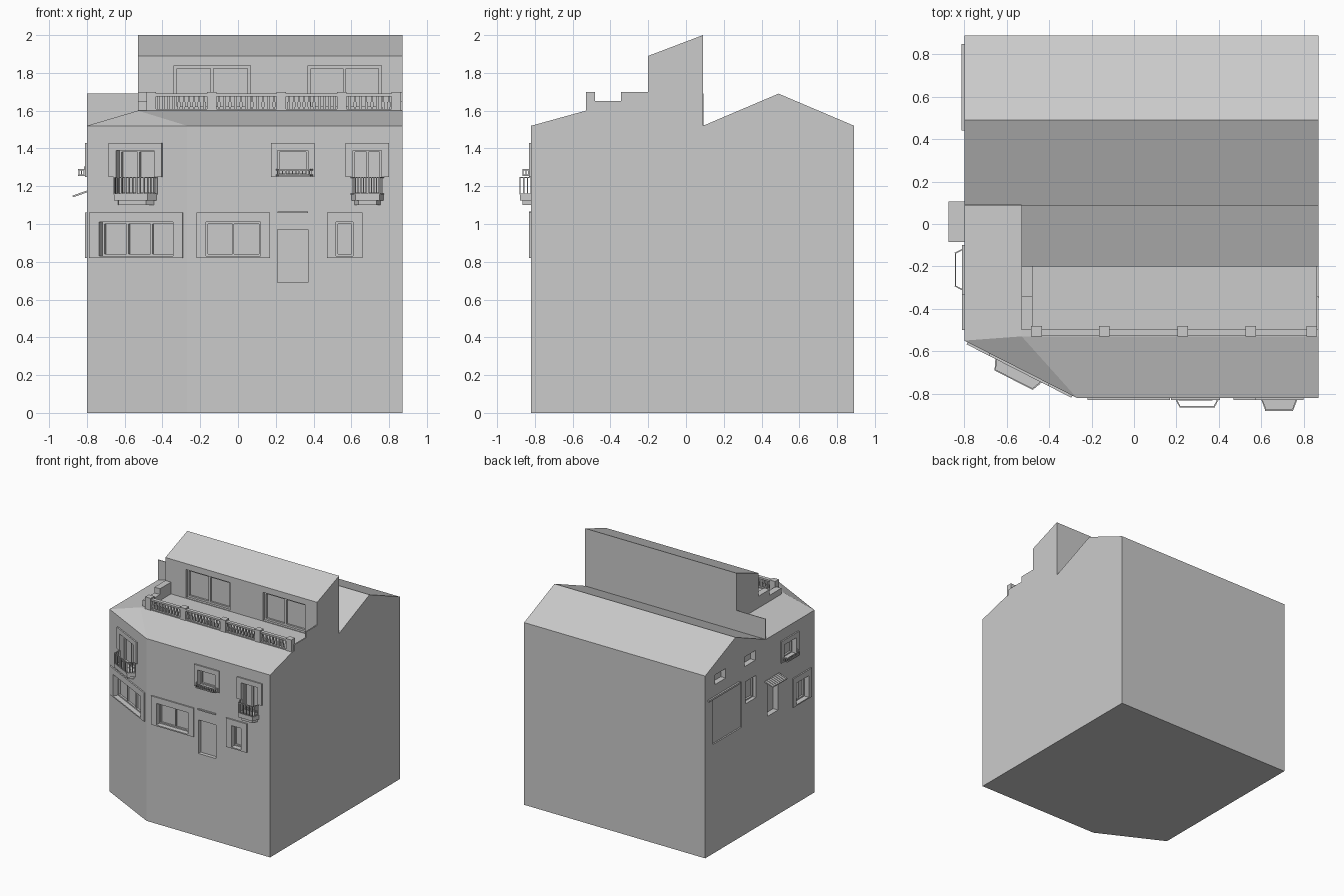
import bpy, bmesh
from mathutils import Matrix, Vector

if "Cube" in bpy.data.objects:
    bpy.data.objects.remove(bpy.data.objects["Cube"])

stone = bpy.data.materials.new("pale_grey")
stone.diffuse_color = (0.6, 0.6, 0.6, 1)
stone.use_nodes = True
stone.node_tree.nodes["Principled BSDF"].inputs["Base Color"].default_value = stone.diffuse_color
parts = {}


def wall(origin, along, out):
    """Wall frame: local x runs along the wall, y sticks out, z is up."""
    m = Matrix.Identity(4)
    for c, v in enumerate((along, out, (0, 0, 1), origin)):
        for r in range(3):
            m[r][c] = v[r]
    return m


X0, X1, Y0, Y1, EAVE, DECK = -0.80, 0.87, -0.82, 0.89, 1.52, 1.60
CY, CX = -0.55, -0.27                       # ends of the cut corner
slope = (Y0 - CY) / (CX - X0)
FRONT = wall((0, Y0, 0), (1, 0, 0), (0, -1, 0))
LEFT = wall((X0, 0, 0), (0, 1, 0), (-1, 0, 0))
CORNER = wall((0, CY - X0 * slope, 0), (1, slope, 0), Vector((slope, -1, 0)).normalized())
ATTIC = wall((0, -0.2, 0), (1, 0, 0), (0, -1, 0))
WORLD = Matrix.Identity(4)


def prism(part, frame, pts, z0, z1):
    bm = parts.setdefault(part, bmesh.new())
    lo = [bm.verts.new(frame @ Vector((u, d, z0))) for u, d in pts]
    hi = [bm.verts.new(frame @ Vector((u, d, z1))) for u, d in pts]
    bm.faces.new(lo)
    bm.faces.new(hi)
    for i in range(len(pts)):
        j = (i + 1) % len(pts)
        bm.faces.new((lo[i], lo[j], hi[j], hi[i]))


def box(part, frame, u0, u1, z0, z1, d0, d1):
    prism(part, frame, [(u0, d0), (u1, d0), (u1, d1), (u0, d1)], z0, z1)


def opening(part, frame, u0, u1, z0, z1, panes=0, depth=0.045, bar=0.01):
    """Recess in the wall with a sash of thin bars inside."""
    box("cutter", frame, u0, u1, z0, z1, -depth, 0.05)
    if panes:
        b0, b1 = -depth - 0.002, -depth + 0.015
        for i in range(panes + 1):
            c = u0 + bar / 2 + (u1 - u0 - bar) * i / panes
            box(part, frame, c - bar / 2, c + bar / 2, z0, z1, b0, b1)
        for z in (z0, z1 - bar):
            box(part, frame, u0, u1, z, z + bar, b0, b1)


def trim(part, frame, outer, inner, d=0.011):
    """Raised surround; open at the bottom when the opening goes lower."""
    a0, a1, b0, b1 = outer
    u0, u1, z0, z1 = inner
    box(part, frame, a0, a1, z1, b1, -0.002, d)
    box(part, frame, a0, u0, b0, z1, -0.002, d)
    box(part, frame, u1, a1, b0, z1, -0.002, d)
    if z0 > b0:
        box(part, frame, u0, u1, b0, z0, -0.002, d)


def window(name, frame, outer, inner, panes):
    opening(name + "_sash", frame, *inner, panes)
    trim(name + "_surround", frame, outer, inner)


def bay_rail(part, frame, u0, u1, z0, z1, d, n):
    """Railing on three sides of a small splayed balcony."""
    t, s = 0.003, 0.022
    path = [Vector(p) for p in ((u0, 0), (u0 + s, d), (u1 - s, d), (u1, 0))]
    for a, b, k in zip(path, path[1:], (3, n, 3)):
        e = (b - a).normalized() * t
        o = Vector((-e.y, e.x))
        for z in (z0, z1 - 0.007):
            prism(part, frame, [a - e - o, b + e - o, b + e + o, a - e + o], z, z + 0.007)
        for i in range(k + 1):
            p = a.lerp(b, i / k)
            box(part, frame, p.x - t, p.x + t, z0, z1, p.y - t, p.y + t)


def balcony(name, frame, u0, u1):
    for z0, z1, g in ((1.125, 1.155, 0), (1.10, 1.125, 0.015)):
        prism(name + "_slab", frame, [(u0 + g, -0.002), (u0 + g + 0.022, 0.06 - g),
                                      (u1 - g - 0.022, 0.06 - g), (u1 - g, -0.002)], z0, z1)
    bay_rail(name + "_railing", frame, u0, u1, 1.155, 1.25, 0.058, 9)


# House shell: walls, hipped front roof, terrace, attic storey, rear gable
bm = bmesh.new()
A = -0.53                                   # left edge of attic, front edge of terrace
side = [(Y0, 0), (Y1, 0), (Y1, EAVE), (0.49, 1.69), (0.09, EAVE), (0.09, 2), (-0.2, 1.89),
        (-0.2, DECK), (A, DECK), (Y0, EAVE)]
shell = [
    [(X1, y, z) for y, z in side],
    [(X0, CY, 0)] + [(X0, y, z) for y, z in side[1:5]] + [(X0, CY, EAVE)],
    [(X0, CY, 0), (CX, Y0, 0), (CX, Y0, EAVE), (X0, CY, EAVE)],
    [(CX, Y0, 0), (X1, Y0, 0), (X1, Y0, EAVE), (CX, Y0, EAVE)],
    [(X0, Y1, 0), (X1, Y1, 0), (X1, Y1, EAVE), (X0, Y1, EAVE)],
    [(X0, CY, 0), (CX, Y0, 0), (X1, Y0, 0), (X1, Y1, 0), (X0, Y1, 0)],
    [(X0, Y1, EAVE), (X1, Y1, EAVE), (X1, 0.49, 1.69), (X0, 0.49, 1.69)],
    [(X0, 0.09, EAVE), (X1, 0.09, EAVE), (X1, 0.49, 1.69), (X0, 0.49, 1.69)],
    [(CX, Y0, EAVE), (X1, Y0, EAVE), (X1, A, DECK), (A, A, DECK)],
    [(X0, CY, EAVE), (CX, Y0, EAVE), (A, A, DECK)],
    [(X0, CY, EAVE), (A, A, DECK), (A, -0.2, DECK), (A, 0.09, DECK), (X0, 0.09, EAVE)],
    [(A, A, DECK), (X1, A, DECK), (X1, -0.2, DECK), (A, -0.2, DECK)],
    [(A, -0.2, DECK), (X1, -0.2, DECK), (X1, -0.2, 1.89), (A, -0.2, 1.89)],
    [(A, -0.2, 1.89), (X1, -0.2, 1.89), (X1, 0.09, 2), (A, 0.09, 2)],
    [(A, -0.2, DECK), (A, -0.2, 1.89), (A, 0.09, 2), (A, 0.09, DECK)],
    [(X1, 0.09, EAVE), (X1, 0.09, 2), (A, 0.09, 2), (A, 0.09, DECK), (X0, 0.09, EAVE)],
]
for f in shell:
    bm.faces.new([bm.verts.new(p) for p in f])
bmesh.ops.remove_doubles(bm, verts=bm.verts, dist=1e-5)
parts["house_shell"] = bm

# Ground storey windows and doors
window("corner_lower_window", CORNER, (-0.785, -0.29, 0.82, 1.06), (-0.73, -0.34, 0.83, 1.01), 3)
window("front_lower_window", FRONT, (-0.22, 0.17, 0.82, 1.06), (-0.17, 0.12, 0.83, 1.01), 2)
window("front_small_window", FRONT, (0.47, 0.66, 0.82, 1.06), (0.52, 0.61, 0.83, 1.01), 1)
window("left_lower_window", LEFT, (-0.50, -0.26, 0.82, 1.06), (-0.46, -0.30, 0.83, 1.01), 2)
opening("front_door", FRONT, 0.21, 0.37, 0.69, 0.97, 0, 0.03)
box("front_door_lintel", FRONT, 0.21, 0.37, 1.057, 1.067, -0.002, 0.012)
opening("left_door", LEFT, -0.07, 0.07, 0.87, 1.15)
opening("left_narrow_window", LEFT, 0.22, 0.36, 1.085, 1.27, 1)
opening("garage_door", LEFT, 0.41, 0.79, 0.91, 1.29, 0, 0.012)
box("garage_lintel", LEFT, 0.44, 0.85, 1.29, 1.305, -0.002, 0.014)
for y in (0.30, 0.69):
    opening("vent", LEFT, y - 0.07, y + 0.07, 1.40, 1.48)

# Upper storey windows, balconies and grilles
window("corner_upper_window", CORNER, (-0.68, -0.40, 1.25, 1.43), (-0.64, -0.44, 1.156, 1.39), 2)
balcony("corner_balcony", CORNER, -0.65, -0.43)
window("front_balcony_window", FRONT, (0.57, 0.80, 1.25, 1.43), (0.61, 0.76, 1.156, 1.39), 2)
balcony("front_balcony", FRONT, 0.60, 0.77)
window("front_upper_window", FRONT, (0.175, 0.405, 1.25, 1.43), (0.21, 0.37, 1.26, 1.39), 1)
bay_rail("front_grille", FRONT, 0.195, 0.40, 1.255, 1.29, 0.042, 9)
window("left_upper_window", LEFT, (-0.335, -0.10, 1.25, 1.43), (-0.295, -0.14, 1.26, 1.39), 1)
bay_rail("left_grille", LEFT, -0.315, -0.115, 1.255, 1.29, 0.042, 9)

# Sloping slatted awning over the left door
AWNING = wall((X0, 0, 1.17), (0, 1, 0), (-1, 0, -0.35))
box("awning", AWNING, -0.085, 0.105, -0.003, 0.002, -0.002, 0.074)
for i in range(8):
    y = -0.085 + i * 0.025
    box("awning", AWNING, y, y + 0.013, 0.002, 0.007, -0.002, 0.076)

# Attic glazing
for u0, u1 in ((-0.34, 0.065), (0.37, 0.76)):
    opening("attic_window", ATTIC, u0, u1, 1.605, 1.84, 2, 0.035, 0.016)

# Terrace balustrade
posts = (-0.46, -0.14, 0.23, 0.55, 0.838)
for x in posts:
    box("balustrade_post", WORLD, x - 0.025, x + 0.025, 1.59, 1.70, A, -0.482)
for a, b in zip(posts, posts[1:]):
    box("balustrade_rail", WORLD, a, b, 1.676, 1.69, -0.525, -0.495)
    box("balustrade_rail", WORLD, a, b, 1.598, 1.608, -0.525, -0.495)
    n = round((b - a - 0.05) / 0.028)
    for i in range(n):
        c = a + 0.025 + (b - a - 0.05) * (i + 0.5) / n
        for z0, z1, w in ((1.606, 1.62, 0.006), (1.62, 1.645, 0.008), (1.645, 1.678, 0.005)):
            box("baluster", WORLD, c - w, c + w, z0, z1, -0.51 - w, -0.51 + w)

# Stepped terrace parapets, rear parapet, side wall joint
for x0, x1 in ((A, -0.478), (0.86, X1)):
    box("stepped_parapet", WORLD, x0, x1, 1.598, 1.65, -0.50, -0.345)
    box("stepped_parapet", WORLD, x0, x1, 1.598, 1.698, -0.345, -0.198)
box("rear_parapet", WORLD, X0, A, EAVE, 1.69, 0.086, 0.092)
box("side_wall_joint", WORLD, X1 - 0.002, X1 + 0.002, 0, 0.68, -0.347, -0.342)

# Turn every part into an object
objs = {}
for name, bm in parts.items():
    bmesh.ops.recalc_face_normals(bm, faces=bm.faces)
    me = bpy.data.meshes.new(name)
    bm.to_mesh(me)
    bm.free()
    me.materials.append(stone)
    objs[name] = bpy.data.objects.new(name, me)
    bpy.context.collection.objects.link(objs[name])

# Cut the recesses into the shell
house, cutter = objs["house_shell"], objs["cutter"]
cutter.hide_render = True
mod = house.modifiers.new("recesses", 'BOOLEAN')
mod.operation, mod.solver, mod.object = 'DIFFERENCE', 'EXACT', cutter
bpy.context.view_layer.update()
cut = bpy.data.meshes.new_from_object(house.evaluated_get(bpy.context.evaluated_depsgraph_get()))
house.modifiers.clear()
house.data = cut
bpy.data.objects.remove(cutter)
